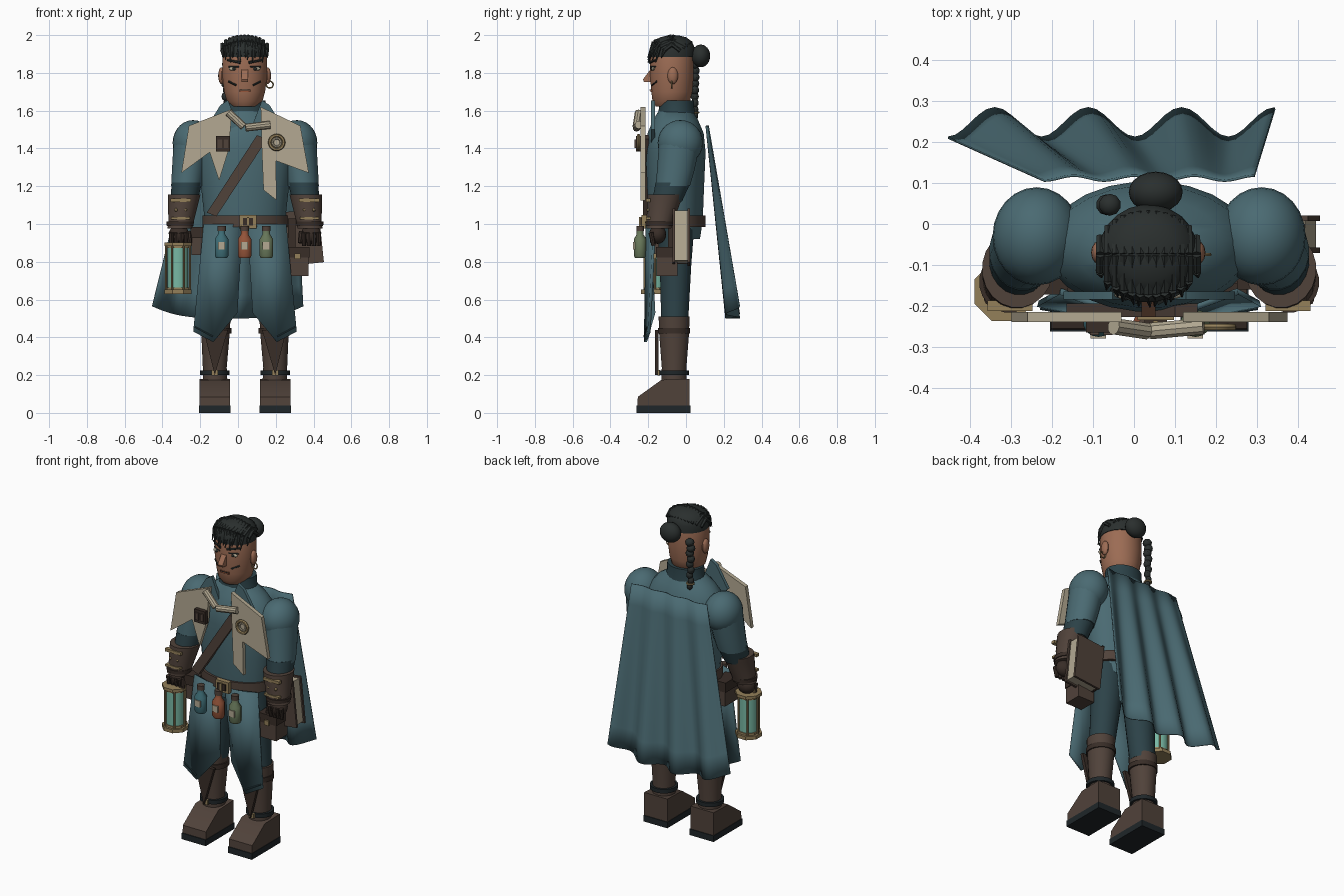
import bpy, bmesh, math
from mathutils import Vector, Matrix

if "Cube" in bpy.data.objects:
    bpy.data.objects.remove(bpy.data.objects["Cube"])

CX = 0.037  # symmetry line of the figure


def mat(name, hexa):
    m = bpy.data.materials.new(name)
    c = [int(hexa[i:i + 2], 16) / 255 for i in (0, 2, 4)]
    m.diffuse_color = [((v + .055) / 1.055) ** 2.4 if v > .04 else v / 12.92 for v in c] + [1]
    m.use_nodes = True
    m.node_tree.nodes["Principled BSDF"].inputs["Base Color"].default_value = m.diffuse_color
    return m


TEAL, DTEAL = mat("cloth", "4a6a72"), mat("dark_cloth", "2c4248")
BROWN, DBROWN = mat("leather", "50423a"), mat("dark_leather", "382d27")
CREAM, GOLD = mat("ivory", "b3a992"), mat("brass", "94805a")
SKIN, HAIR = mat("skin", "9c6c54"), mat("hair", "2a2f2e")
SOLE, GLASS = mat("sole", "1f2629"), mat("lantern_glass", "78b8a4")
RUST, OLIVE, BLUE = mat("rust", "96553a"), mat("olive", "68785a"), mat("blue_glass", "3f6f78")


def finish(name, bm, m):
    bmesh.ops.recalc_face_normals(bm, faces=bm.faces)
    me = bpy.data.meshes.new(name)
    bm.to_mesh(me)
    bm.free()
    me.materials.append(m)
    o = bpy.data.objects.new(name, me)
    bpy.context.collection.objects.link(o)
    return o


def loft(name, secs, m, n=20):
    """Stacked elliptical sections: x, y, z, rx, ry."""
    bm = bmesh.new()
    rings = [[bm.verts.new((x + rx * math.cos(2 * math.pi * (i + .5) / n),
                            y + ry * math.sin(2 * math.pi * (i + .5) / n), z)) for i in range(n)]
             for x, y, z, rx, ry in secs]
    for a, b in zip(rings, rings[1:]):
        for i in range(n):
            bm.faces.new((a[i], a[(i + 1) % n], b[(i + 1) % n], b[i]))
    bm.faces.new(rings[0])
    bm.faces.new(rings[-1])
    return finish(name, bm, m)


def plate(name, pts, d0, d1, m, axis='y'):
    """Outline extruded along y (points x,z) or x (points y,z)."""
    bm = bmesh.new()
    f = lambda p, d: (p[0], d, p[1]) if axis == 'y' else (d, p[0], p[1])
    a, b = ([bm.verts.new(f(p, d)) for p in pts] for d in (d0, d1))
    bm.faces.new(a)
    bm.faces.new(b)
    for i in range(len(pts)):
        j = (i + 1) % len(pts)
        bm.faces.new((a[i], a[j], b[j], b[i]))
    return finish(name, bm, m)


def box(name, c, s, m, rot=(0, 0, 0)):
    bm = bmesh.new()
    bmesh.ops.create_cube(bm, size=1, matrix=Matrix.Diagonal((*s, 1)))
    o = finish(name, bm, m)
    o.location, o.rotation_euler = c, rot
    return o


def ball(name, c, r, m, u=20, v=12):
    bm = bmesh.new()
    bmesh.ops.create_uvsphere(bm, u_segments=u, v_segments=v, radius=1,
                              matrix=Matrix.Translation(c) @ Matrix.Diagonal((*r, 1)))
    return finish(name, bm, m)


def rod(name, a, b, r, m, r2=None, n=10):
    a, b = Vector(a), Vector(b)
    bm = bmesh.new()
    q = (b - a).to_track_quat('Z', 'Y').to_matrix().to_4x4()
    bmesh.ops.create_cone(bm, cap_ends=True, segments=n, radius1=r, radius2=r if r2 is None else r2,
                          depth=(b - a).length, matrix=Matrix.Translation((a + b) / 2) @ q)
    return finish(name, bm, m)


def ring(name, c, R, r, m, rot=(math.pi / 2, 0, 0)):
    bpy.ops.mesh.primitive_torus_add(location=c, rotation=rot, major_radius=R, minor_radius=r,
                                     major_segments=20, minor_segments=6)
    o = bpy.context.object
    o.name = name
    o.data.materials.append(m)


def sheet(name, rows, m, t):
    bm = bmesh.new()
    v = [[bm.verts.new(p) for p in r] for r in rows]
    for a, b in zip(v, v[1:]):
        for i in range(len(a) - 1):
            bm.faces.new((a[i], a[i + 1], b[i + 1], b[i]))
    o = finish(name, bm, m)
    s = o.modifiers.new("thickness", 'SOLIDIFY')
    s.thickness, s.offset = t, 0


# torso, belt, collar
loft("torso", [(CX, -.055, z, rx, ry) for z, rx, ry in (
    (.92, .2, .13), (1.02, .215, .145), (1.2, .235, .152), (1.38, .255, .16), (1.48, .24, .15),
    (1.55, .18, .12), (1.6, .1, .09))], TEAL, 24)
loft("belt", [(CX, -.055, z, .228, .16) for z in (.985, 1.045)], BROWN, 24)
box("buckle_frame", (.053, -.222, 1.012), (.09, .025, .07), GOLD)
box("buckle_core", (.053, -.232, 1.012), (.055, .02, .04), DBROWN)
box("buckle_pin", (.053, -.242, 1.012), (.012, .012, .05), GOLD)
loft("collar", [(CX, -.05, 1.53, .14, .11), (CX, -.05, 1.57, .115, .098), (CX, -.05, 1.655, .11, .092)], DTEAL)
plate("chest_strap", [(.10, 1.47), (.155, 1.45), (-.115, 1.04), (-.165, 1.06)], -.228, -.195, BROWN)

# lapels and collar flaps
plate("lapel_right", [(-.03, 1.61), (-.26, 1.52), (-.3, 1.27), (-.15, 1.38), (-.1, 1.23), (-.05, 1.39)],
      -.24, -.215, CREAM)
plate("lapel_left", [(.12, 1.62), (.33, 1.52), (.375, 1.27), (.2, 1.335), (.205, 1.125), (.135, 1.18),
                     (.125, 1.42)], -.24, -.215, CREAM)
rod("clasp_bar_a", (-.05, -.25, 1.59), (.03, -.262, 1.515), .021, CREAM)
rod("clasp_bar_b", (.04, -.262, 1.51), (.17, -.25, 1.525), .021, CREAM)
box("square_badge", (-.08, -.25, 1.425), (.075, .03, .08), DBROWN)
for dx in (-.017, .017):
    box("badge_inlay", (-.08 + dx, -.266, 1.425), (.022, .012, .045), BROWN)
ring("round_badge", (.205, -.252, 1.432), .037, .009, GOLD)
ring("round_badge_inner", (.205, -.248, 1.432), .022, .006, CREAM)

for s in (-1, 1):
    X = lambda d: CX + s * d
    plate("collar_flap", [(X(.03), 1.5), (X(.09), 1.655), (X(.13), 1.63), (X(.21), 1.5), (X(.1), 1.4)],
          -.185, -.165, TEAL)
    # arms
    ball("shoulder", (X(.275), -.03, 1.43), (.108, .12, .12), TEAL, 24, 14)
    loft("upper_arm", [(X(.285), -.035, 1.42, .095, .11), (X(.3), -.055, 1.28, .088, .1),
                       (X(.31), -.07, 1.2, .082, .092)], TEAL)
    loft("sleeve_cuff", [(X(.308), -.068, 1.22, .083, .094), (X(.322), -.1, 1.12, .07, .08)], DTEAL)
    loft("bracer", [(X(.322), -.11, 1.155, .087, .095), (X(.325), -.115, 1.13, .084, .092),
                    (X(.34), -.14, 1.0, .066, .07), (X(.345), -.145, .975, .068, .066)], BROWN)
    loft("bracer_rim", [(X(.343), -.142, .99, .072, .074), (X(.343), -.142, 1.012, .073, .075)], DBROWN)
    box("bracer_band", (X(.34), -.2, 1.125), (.11, .025, .018), GOLD)
    box("bracer_band_low", (X(.342), -.2, 1.03), (.1, .025, .014), GOLD)
    for d in (.315, .365):
        ball("bracer_rivet", (X(d), -.2, 1.075), (.009,) * 3, GOLD, 8, 6)
    ball("hand", (X(.35), -.15, .945), (.055, .045, .05), DBROWN, 14, 10)
    for i in range(4):
        x = X(.312 + i * .026)
        rod("finger", (x, -.185, .955), (x, -.172, .885), .014, DBROWN, .011, 8)
    rod("thumb", (X(.3), -.165, .96), (X(.29), -.18, .9), .015, DBROWN, .011, 8)
    # legs and boots
    loft("trouser_leg", [(X(.11), -.055, .98, .105, .1), (X(.12), -.055, .8, .092, .085),
                         (X(.15), -.06, .48, .075, .072)], DTEAL)
    loft("boot_shaft", [(X(.158), -.063, .16, .066, .068), (X(.16), -.063, .24, .064, .066),
                        (X(.156), -.063, .42, .076, .08), (X(.155), -.063, .51, .08, .083)], BROWN)
    loft("boot_cuff", [(X(.155), -.063, z, .084, .086) for z in (.42, .45)], DBROWN)
    loft("boot_strap", [(X(.16), -.063, z, .08, .08) for z in (.2, .225)], SOLE)
    box("strap_buckle", (X(.16), -.145, .212), (.035, .014, .03), GOLD)
    plate("shin_guard", [(X(.09), .44), (X(.22), .44), (X(.16), .2)], -.165, -.145, DBROWN)
    plate("boot_foot", [(.018, .03), (.018, .18), (-.13, .175), (-.255, .085), (-.258, .03)],
          X(.16) - .08, X(.16) + .08, BROWN, 'x')
    box("boot_sole", (X(.16), -.12, .019), (.166, .285, .038), SOLE)
    # coat panels
    sheet("coat_panel", [[(X(.217), -.165, 1.), (X(.11), -.205, 1.), (X(.015), -.195, 1.)],
                         [(X(.272), -.195, .43), (X(.168), -.215, .375), (X(.042), -.17, .53)]], TEAL, .016)
    rod("panel_hem", (X(.265), -.207, .455), (X(.172), -.222, .405), .004, DTEAL, n=6)

# cape with growing pleats
rows = []
for j in range(9):
    k, row = j / 8, []
    for i in range(43):
        t = i / 42
        w = math.cos(7 * math.pi * t)
        zb = .5 + .065 * abs(2 * t - 1) ** 3
        row.append(((1 - k) * (-.22 + .515 * t) + k * (-.455 + .8 * t),
                    (1 - k) * (.112 - .006 * w) + k * (.247 - .036 * w), 1.52 + (zb - 1.52) * k))
    rows.append(row)
sheet("cape", rows, TEAL, .006)

# head
HX = .035
loft("head", [(HX, -.085, 1.622, .07, .075), (HX, -.078, 1.65, .095, .1), (HX, -.075, 1.7, .109, .109),
              (HX, -.075, 1.78, .119, .116), (HX, -.075, 1.88, .119, .116), (HX, -.075, 1.95, .1, .1)], SKIN, 28)
plate("nose", [(-.18, 1.83), (-.228, 1.765), (-.222, 1.752), (-.17, 1.75)], HX - .017, HX + .017, SKIN, 'x')
for s in (-1, 1):
    ball("ear", (HX + s * .122, -.07, 1.785), (.018, .028, .045), SKIN, 12, 8)
    ball("eye", (HX + s * .058, -.173, 1.822), (.026, .01, .011), CREAM, 12, 8)
    ball("pupil", (HX + s * .056, -.182, 1.822), (.009, .005, .009), HAIR, 8, 6)
    rod("upper_lid", (HX + s * .03, -.187, 1.832), (HX + s * .085, -.163, 1.833), .004, HAIR, n=6)
    rod("brow", (HX + s * .022, -.191, 1.855), (HX + s * .092, -.16, 1.868), .008, HAIR, .005, 6)
    rod("cheek_mark", (HX + s * .045, -.18, 1.735), (HX + s * .085, -.155, 1.755), .005, HAIR, n=6)
box("mouth", (HX + .002, -.183, 1.705), (.06, .012, .012), RUST)
box("mouth_line", (HX + .002, -.187, 1.709), (.056, .01, .004), HAIR)
ring("earring", (.168, -.075, 1.738), .018, .004, GOLD)

# hair: cap, strands, bun, braid
loft("hair_cap", [(HX, -.072, 1.885, .121, .119), (HX, -.072, 1.93, .122, .12), (HX, -.07, 1.965, .105, .103),
                  (HX, -.068, 1.988, .07, .07), (HX, -.068, 1.998, .03, .03)], HAIR, 24)
for i in range(13):
    u = (i - 6) / 6
    x, e = HX + u * .118, math.sqrt(1 - .85 * u * u)
    top = 1.925 + .068 * e
    p = [(x, -.07 + .1 * e, top - .035), (x, -.075, top), (x, -.08 - .09 * e, top - .03),
         (x + .004 * (-1) ** i, -.085 - .118 * e, 1.88 - .012 * (i % 3))]
    for k, r in enumerate((.01, .012, .012)):
        rod("hair_strand", p[k], p[k + 1], r, HAIR, (.012, .012, .002)[k], 6)
ball("hair_bun", (.053, .078, 1.89), (.066, .05, .06), HAIR)
for i in range(9):
    ball("braid_knot", (-.063 + .004 * (-1) ** i, .047, 1.845 - i * .034), (.027 - .0012 * i,) * 2 + (.024,),
         HAIR, 10, 8)
ring("braid_tie", (-.063, .047, 1.59), .019, .006, GOLD, (0, 0, 0))

# vials on the belt
for x, m in ((-.087, BLUE), (.035, RUST), (.15, OLIVE)):
    loft("vial", [(x, -.243, z, r, r * .9) for z, r in (
        (.82, .03), (.832, .037), (.92, .037), (.945, .02), (.965, .02))], m, 14)
    loft("vial_cap", [(x, -.243, z, .023, .021) for z in (.962, .99)], BROWN, 12)
    box("vial_label", (x, -.273, .885), (.038, .014, .04), CREAM)

# lantern held in the right hand
LX, LY = -.318, -.165
for z0, z1, r in ((.63, .652, .078), (.652, .665, .064), (.872, .884, .064), (.884, .902, .078)):
    loft("lantern_cap", [(LX, LY, z, r, r) for z in (z0, z1)], GOLD, 8)
loft("lantern_glass", [(LX, LY, z, .055, .055) for z in (.66, .88)], GLASS, 16)
for i in range(6):
    a = i * math.pi / 3
    x, y = LX + .063 * math.cos(a), LY + .063 * math.sin(a)
    rod("lantern_post", (x, y, .64), (x, y, .895), .006, GOLD, n=6)
ring("lantern_handle", (LX, LY, .915), .04, .006, GOLD)

# pouches and book
box("hip_pouch_right", (-.205, -.1, .905), (.08, .13, .14), BROWN)
box("hip_flap_right", (-.207, -.102, .955), (.09, .142, .06), DBROWN)
box("hip_pouch_left", (.315, -.1, .79), (.115, .11, .13), BROWN)
box("hip_flap_left", (.315, -.1, .85), (.125, .12, .055), DBROWN)
box("pouch_clasp", (.315, -.165, .83), (.03, .012, .03), GOLD)
box("pouch_hanger", (.285, -.08, .95), (.04, .03, .16), DBROWN)
tilt = (0, math.radians(-6), 0)
box("book_pages", (.347, -.025, .93), (.17, .066, .265), CREAM, tilt)
for y in (-.064, .014):
    box("book_cover", (.348, y, .93), (.185, .014, .285), BROWN, tilt)
box("book_spine", (.258, -.025, .93), (.014, .09, .285), DBROWN, tilt)

bpy.ops.object.select_all(action='SELECT')
bpy.context.view_layer.objects.active = bpy.data.objects["torso"]
bpy.ops.object.shade_smooth_by_angle(angle=math.radians(35))
